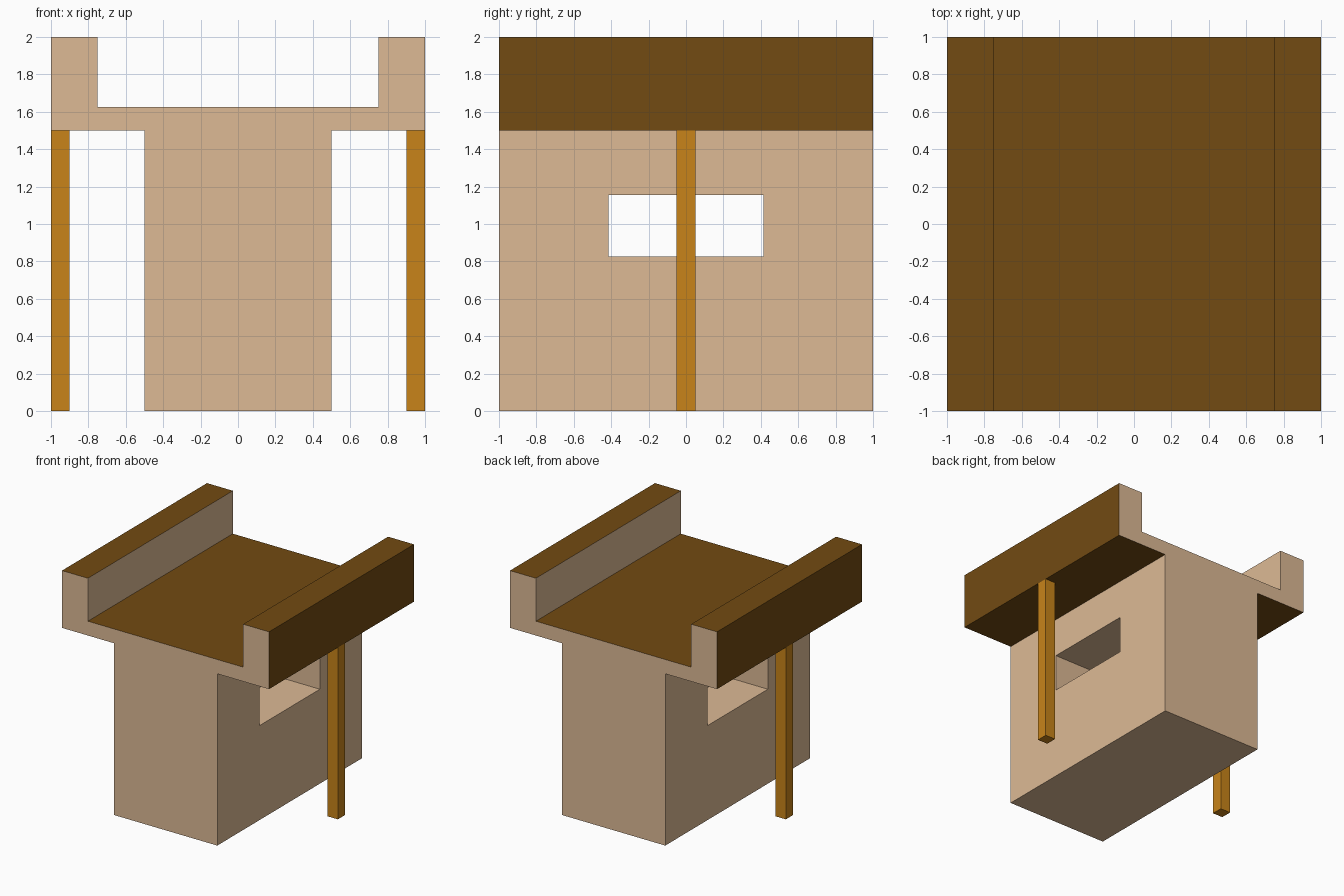
import bpy, bmesh

if "Cube" in bpy.data.objects:
    bpy.data.objects.remove(bpy.data.objects["Cube"])


def material(name, color):
    m = bpy.data.materials.new(name)
    m.diffuse_color = (*color, 1)
    m.use_nodes = True
    m.node_tree.nodes["Principled BSDF"].inputs["Base Color"].default_value = m.diffuse_color
    return m


tan = material("tan_wall", (0.723, 0.491, 0.301))
brown = material("brown_roof", (0.168, 0.069, 0.006))
orange = material("orange_wood", (0.578, 0.231, 0.010))


def add_object(name, bm, *mats):
    mesh = bpy.data.meshes.new(name)
    bm.to_mesh(mesh)
    bm.free()
    for m in mats:
        mesh.materials.append(m)
    ob = bpy.data.objects.new(name, mesh)
    bpy.context.collection.objects.link(ob)
    return ob


def box(name, lo, hi, mat):
    bm = bmesh.new()
    bmesh.ops.create_cube(bm, size=1)
    for v in bm.verts:
        v.co = [(a + b) / 2 + c * (b - a) for a, b, c in zip(lo, hi, v.co)]
    return add_object(name, bm, mat)


# House: mirrored front profile (walls, roof slab, raised edges) pulled along y
half = [(0.5, 0), (0.5, 1.5), (1, 1.5), (1, 2), (0.75, 2), (0.75, 1.625)]
profile = half + [(-x, z) for x, z in reversed(half)]
bm = bmesh.new()
front = bm.faces.new([bm.verts.new((x, -1, z)) for x, z in profile])
ext = bmesh.ops.extrude_face_region(bm, geom=[front], use_keep_orig=True)
bmesh.ops.translate(bm, vec=(0, 2, 0),
                    verts=[g for g in ext["geom"] if isinstance(g, bmesh.types.BMVert)])
bmesh.ops.recalc_face_normals(bm, faces=bm.faces)

# Roof tops, undersides and outer edges are brown, the rest tan
for f in bm.faces:
    c = f.calc_center_median()
    level = abs(f.normal.z) > 0.9 and c.z > 1
    f.material_index = int(level or abs(c.x) > 0.99)
house = add_object("house_body", bm, tan, brown)

# Window opening straight through both side walls
cutter = box("window_cutter", (-0.7, -0.415, 0.825), (0.7, 0.415, 1.155), tan)
cutter.hide_render = True
cutter.hide_viewport = True
cut = house.modifiers.new("window", 'BOOLEAN')
cut.operation = 'DIFFERENCE'
cut.solver = 'EXACT'
cut.object = cutter

# Support posts under the roof overhangs
for side, x in (("left", -0.95), ("right", 0.95)):
    box(side + "_post", (x - 0.05, -0.05, 0), (x + 0.05, 0.05, 1.5), orange)
